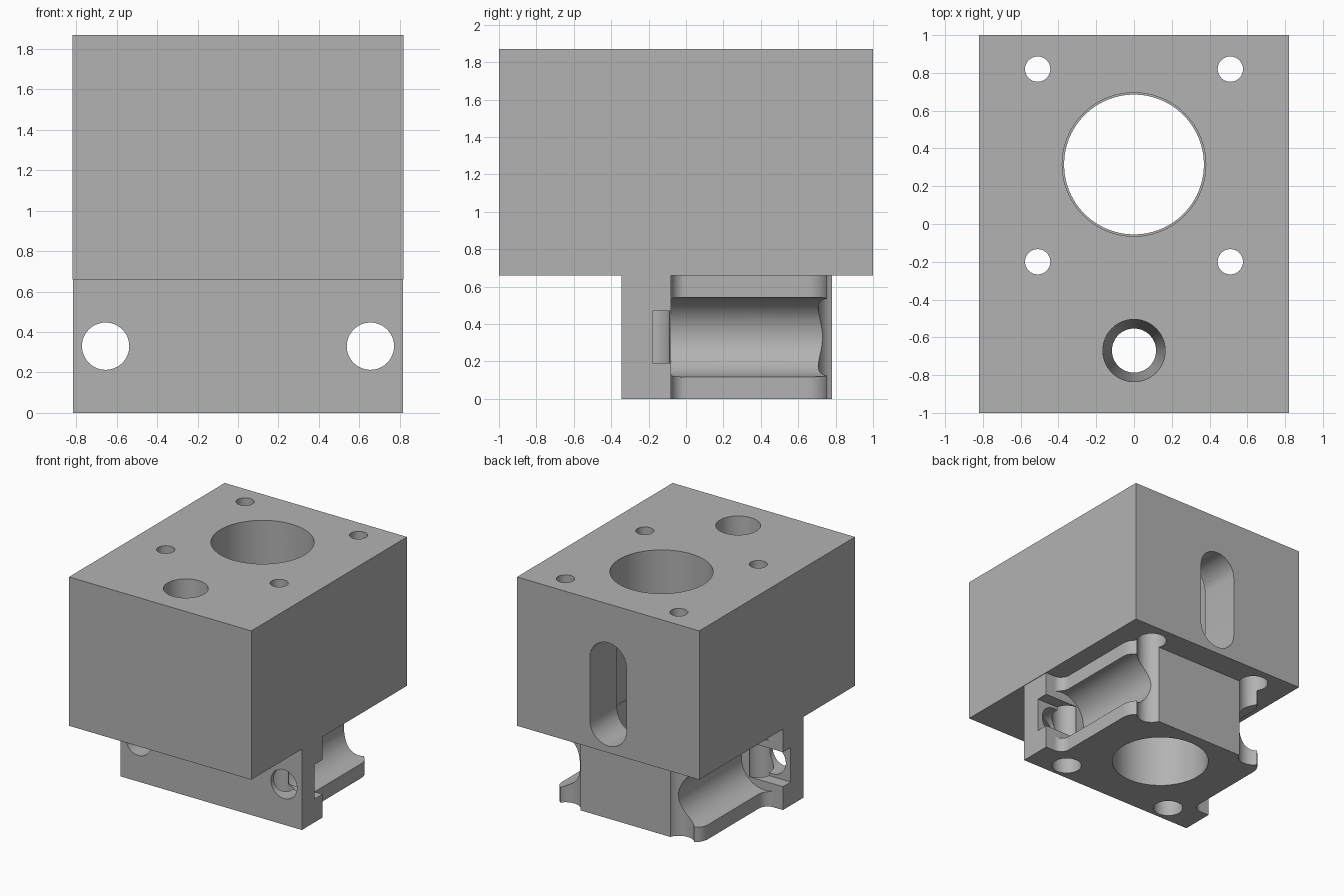
import bpy, bmesh
from math import cos, sin, pi, radians
from mathutils import Matrix

old = bpy.data.objects.get("Cube")
if old:
    bpy.data.objects.remove(old, do_unlink=True)

metal = bpy.data.materials.new("plain grey")
metal.use_nodes = True
grey = (0.45, 0.45, 0.45, 1)
metal.diffuse_color = grey
metal.node_tree.nodes["Principled BSDF"].inputs["Base Color"].default_value = grey


def make(name, bm):
    bmesh.ops.recalc_face_normals(bm, faces=bm.faces)
    mesh = bpy.data.meshes.new(name)
    bm.to_mesh(mesh)
    bm.free()
    mesh.materials.append(metal)
    ob = bpy.data.objects.new(name, mesh)
    bpy.context.collection.objects.link(ob)
    return ob


def box(name, lo, hi):
    bm = bmesh.new()
    bmesh.ops.create_cube(bm, size=1)
    for v in bm.verts:
        v.co = [a + (b - a) * (c + 0.5) for a, b, c in zip(lo, hi, v.co)]
    return make(name, bm)


def cylinder(name, centre, r1, r2, length, along_y=False, sides=64):
    """Cylinder or cone; r1 is the lower end."""
    bm = bmesh.new()
    turn = Matrix.Rotation(radians(90), 4, 'X') if along_y else Matrix()
    bmesh.ops.create_cone(bm, cap_ends=True, segments=sides, radius1=r1, radius2=r2,
                          depth=length, matrix=Matrix.Translation(centre) @ turn)
    return make(name, bm)


def prism(name, outline, direction):
    bm = bmesh.new()
    face = bm.faces.new([bm.verts.new(p) for p in outline])
    out = bmesh.ops.extrude_face_region(bm, geom=[face])
    bmesh.ops.translate(bm, vec=direction,
                        verts=[e for e in out["geom"] if isinstance(e, bmesh.types.BMVert)])
    return make(name, bm)


def arc(cx, cy, r, start, end, steps=14):
    angles = [radians(start + (end - start) * i / steps) for i in range(steps + 1)]
    return [(cx + r * cos(a), cy + r * sin(a)) for a in angles]


def combine(target, other, operation):
    mod = target.modifiers.new("bool", 'BOOLEAN')
    mod.operation, mod.solver, mod.object = operation, 'EXACT', other
    bpy.context.view_layer.update()
    graph = bpy.context.evaluated_depsgraph_get()
    mesh = bpy.data.meshes.new_from_object(target.evaluated_get(graph))
    target.modifiers.clear()
    target.data = mesh
    bpy.data.objects.remove(other, do_unlink=True)


# Large upper housing
body = box("housing_block", (-0.82, -1, 0.66), (0.82, 1, 1.87))

# Lower mount: wide flange, filleted into a narrower rounded carrier
half = [(0.816, -0.345), (0.816, -0.08)]
half += arc(0.735, 0, 0.08, 270, 180) + arc(0.525, 0.65, 0.13, 0, 90)
outline = half + [(-x, y) for x, y in reversed(half)]
mount = prism("mount", [(x, y, 0) for x, y in outline], (0, 0, 0.8))
combine(body, mount, 'UNION')

cutters = []
# Main bore, slightly wider in the housing, and the tapered front hole
cutters.append(cylinder("bore", (0, 0.315, 1), 0.37, 0.37, 2.4, sides=96))
cutters.append(cylinder("bore_wide", (0, 0.315, 1.4), 0.38, 0.38, 1.4, sides=96))
cutters.append(cylinder("front_hole", (0, -0.67, 1.265), 0.115, 0.167, 1.3))

# Rounded window through the back wall into the bore
window = arc(0, 1.39, 0.165, 0, 180) + arc(0, 0.88, 0.165, 180, 360)
cutters.append(prism("window", [(x, 0.32, z) for x, z in window], (0, 0.8, 0)))

for side in (-1, 1):
    # Bolt holes with wide clearance from below
    for y in (-0.2, 0.82):
        cutters.append(cylinder("bolt_hole", (side * 0.51, y, 1), 0.067, 0.067, 2.4, sides=32))
        cutters.append(cylinder("bolt_clearance", (side * 0.51, y, 0.4), 0.113, 0.113, 1, sides=48))
    # Half-round side channel, flange hole and side pocket
    cutters.append(cylinder("channel", (side * 0.655, 0.41, 0.33), 0.2125, 0.2125, 0.98, True))
    cutters.append(cylinder("flange_hole", (side * 0.655, -0.2, 0.33), 0.117, 0.117, 0.4, True, 48))
    xs = sorted((side * 0.515, side * 0.9))
    cutters.append(box("side_pocket", (xs[0], -0.18, 0.19), (xs[1], -0.07, 0.47)))

for cutter in cutters:
    cutter.hide_render = True
    combine(body, cutter, 'DIFFERENCE')

bpy.ops.object.select_all(action='DESELECT')
body.select_set(True)
bpy.context.view_layer.objects.active = body
bpy.ops.object.shade_smooth_by_angle(angle=radians(30))
